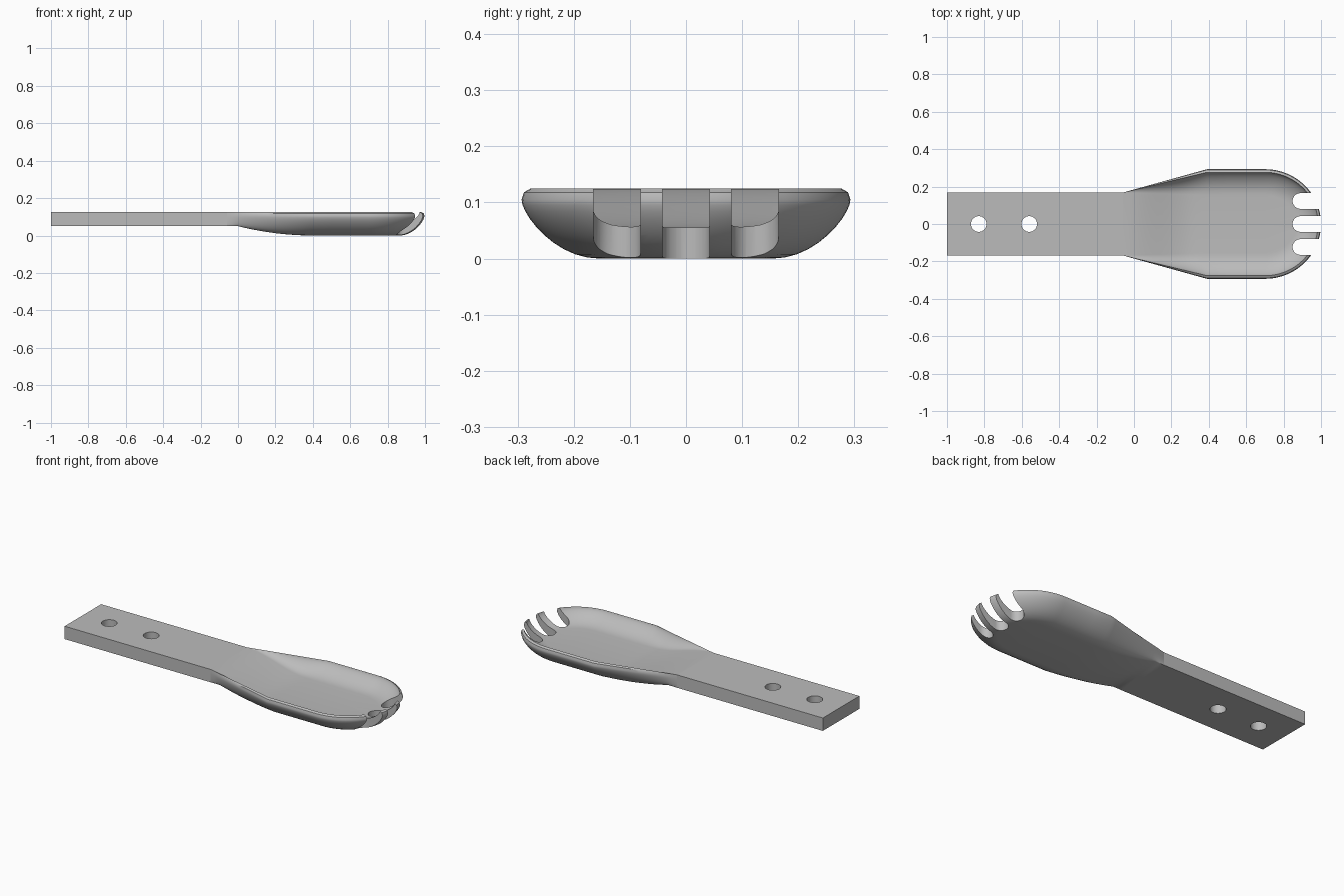
import bpy, bmesh, math
from mathutils import Vector

if "Cube" in bpy.data.objects:
    bpy.data.objects.remove(bpy.data.objects["Cube"], do_unlink=True)

grey = bpy.data.materials.new("plain grey")
grey.use_nodes = True
colour = (0.5, 0.5, 0.5, 1)
grey.diffuse_color = colour
grey.node_tree.nodes["Principled BSDF"].inputs["Base Color"].default_value = colour

START, FAN, TOP, LIP = -0.06, 0.70, 0.125, 0.105
HALF, WIDE = 0.168, 0.293


def make_object(name, bm):
    bmesh.ops.recalc_face_normals(bm, faces=bm.faces)
    mesh = bpy.data.meshes.new(name)
    bm.to_mesh(mesh)
    bm.free()
    mesh.materials.append(grey)
    obj = bpy.data.objects.new(name, mesh)
    bpy.context.collection.objects.link(obj)
    return obj


def add_prism(bm, outline, low, high):
    rings = [[bm.verts.new((x, y, z)) for x, y in outline] for z in (low, high)]
    for ring in rings:
        bm.faces.new(ring)
    n = len(outline)
    for i in range(n):
        j = (i + 1) % n
        bm.faces.new((rings[0][i], rings[0][j], rings[1][j], rings[1][i]))


def arc(cx, cy, r, start, end, steps):
    angles = [start + (end - start) * i / steps for i in range(steps + 1)]
    return [(cx + r * math.cos(a), cy + r * math.sin(a)) for a in angles]


def cut(obj, cutter):
    mod = obj.modifiers.new("cut", "BOOLEAN")
    mod.operation, mod.solver, mod.object = "DIFFERENCE", "EXACT", cutter
    cutter.hide_render = True
    bpy.ops.object.select_all(action="DESELECT")
    bpy.context.view_layer.objects.active = obj
    obj.select_set(True)
    bpy.ops.object.modifier_apply(modifier=mod.name)
    bpy.data.objects.remove(cutter, do_unlink=True)
    bpy.ops.object.shade_smooth_by_angle(angle=math.radians(30))


def underside(x):
    return 0.05 * min(1, max(0, 1 - x / 0.4)) ** 2


def floor_height(x):
    t = min(1, max(0, (x - START) / 0.38))
    return TOP - 0.07 * t * t * (3 - 2 * t)


def wall_curve(s):
    # blend of a quarter ellipse and a parabola
    return 0.5 * (1 - math.sqrt(max(0, 1 - s * s))) + 0.5 * s * s


def side_station(x, sign):
    t = min(1, (x - START) / 0.45)
    foot = HALF - 0.013 * t
    rim = HALF + (WIDE - HALF) * t
    return Vector((x, 0)), Vector((x, sign * foot)), Vector((x, sign * rim))


def fan_station(a):
    c = Vector((FAN, 0))
    foot = c + Vector((0.17 * math.cos(a), 0.155 * math.sin(a)))
    return c, foot, c + Vector((0.3 * math.cos(a), WIDE * math.sin(a)))


def section(station):
    centre, foot, rim = station
    zb, zi = underside(centre.x), floor_height(centre.x)
    steps, inner = 10, 0.88
    pts = [(centre, zb)]
    for i in range(steps + 1):
        s = math.sin(math.pi / 2 * i / steps)
        pts.append((foot.lerp(rim, s), zb + (LIP - zb) * wall_curve(s)))
    pts.append((foot.lerp(rim, 0.97), 0.118))
    for i in range(steps, -1, -1):
        s = math.sin(math.pi / 2 * i / steps)
        pts.append((foot.lerp(rim, s * inner), zi + (TOP - zi) * wall_curve(s)))
    pts.append((centre, zi))
    return [(p.x, p.y, z) for p, z in pts]


# Bowl: half sections swept along one side, round the front and back
xs = [START + 0.03 * i for i in range(16)] + [0.5, 0.6]
stations = [side_station(x, 1) for x in xs]
stations += [fan_station(math.pi / 2 - math.pi * i / 48) for i in range(49)]
stations += [side_station(x, -1) for x in reversed(xs)]
bm = bmesh.new()
rows = [[bm.verts.new(p) for p in section(st)] for st in stations]
for a, b in zip(rows, rows[1:]):
    for i in range(len(a) - 1):
        bm.faces.new((a[i], a[i + 1], b[i + 1], b[i]))
bmesh.ops.remove_doubles(bm, verts=bm.verts, dist=0.00005)
bmesh.ops.holes_fill(bm, edges=[e for e in bm.edges if e.is_boundary], sides=0)
bowl = make_object("bowl", bm)

# Three round-ended slots leave the short tines
bm = bmesh.new()
for y in (-0.123, 0, 0.123):
    r = 0.042
    outline = arc(0.89, y, r, math.pi / 2, math.pi * 1.5, 16)
    add_prism(bm, outline + [(1.2, y - r), (1.2, y + r)], -0.1, 0.3)
cut(bowl, make_object("slot_cutter", bm))

# Handle: flat bar with two hanging holes
bm = bmesh.new()
add_prism(bm, [(-1, -HALF), (START, -HALF), (START, HALF), (-1, HALF)], 0.05, TOP)
handle = make_object("handle", bm)
bm = bmesh.new()
for x in (-0.83, -0.56):
    add_prism(bm, arc(x, 0, 0.042, 0, math.tau, 32)[:-1], -0.1, 0.3)
cut(handle, make_object("hole_cutter", bm))
